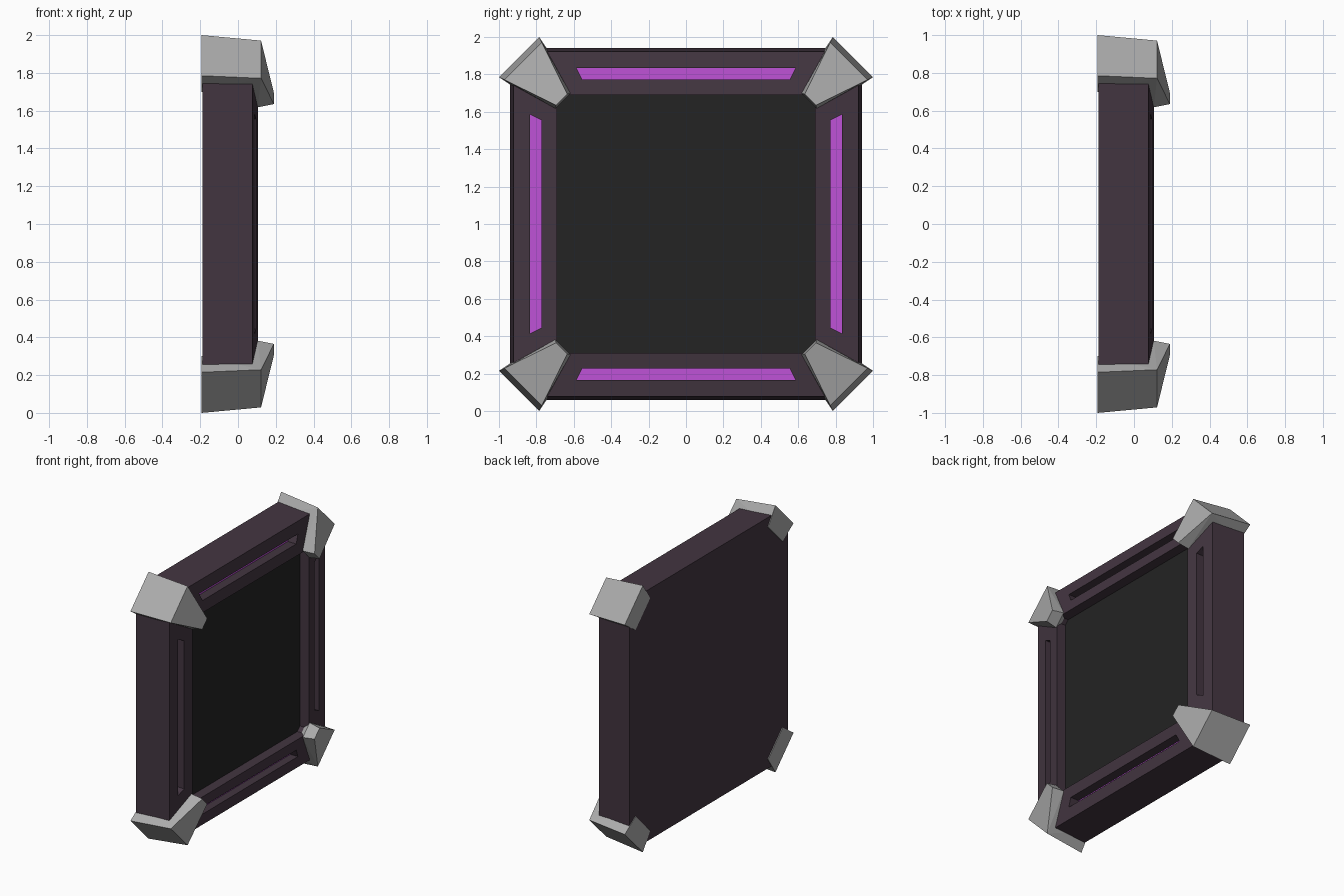
import bpy, bmesh, math
from mathutils import Vector

if "Cube" in bpy.data.objects:
    bpy.data.objects.remove(bpy.data.objects["Cube"])


def material(name, rgb):
    m = bpy.data.materials.new(name)
    m.diffuse_color = (*rgb, 1)
    m.use_nodes = True
    m.node_tree.nodes["Principled BSDF"].inputs["Base Color"].default_value = m.diffuse_color
    return m


PURPLE = material("dark purple", (0.056, 0.036, 0.052))
BLACK = material("screen black", (0.017, 0.017, 0.017))
GREY = material("cap grey", (0.41, 0.41, 0.41))
MAGENTA = material("glow magenta", (0.52, 0.085, 0.68))


def finish(bm, name, *mats):
    bmesh.ops.recalc_face_normals(bm, faces=bm.faces[:])
    me = bpy.data.meshes.new(name)
    bm.to_mesh(me)
    bm.free()
    for m in mats:
        me.materials.append(m)
    ob = bpy.data.objects.new(name, me)
    bpy.context.collection.objects.link(ob)
    return ob


def spin(y, z, i):
    """Rotate a panel-plane point by i quarter turns, centred on z = 1."""
    c, s = [(1, 0), (0, 1), (-1, 0), (0, -1)][i]
    return c * y - s * z, s * y + c * z + 1


# Panel body: stacked octagonal rings (x, half size, corner start)
bm = bmesh.new()
rings = []
for x, h, k in [(-0.188, 0.94, 0.757), (0.076, 0.922, 0.76),
                (0.105, 0.69, 0.66), (0.03, 0.69, 0.66)]:
    ring = []
    for i in range(4):
        for y, z in ((h, -k), (h, k)):
            ring.append(bm.verts.new((x, *spin(y, z, i))))
    rings.append(ring)
for a, b in zip(rings, rings[1:]):
    for j in range(8):
        n = (j + 1) % 8
        bm.faces.new((a[j], a[n], b[n], b[j]))
bm.faces.new(rings[0])
bm.faces.new(rings[-1]).material_index = 1    # recessed screen
body = finish(bm, "panel_body", PURPLE, BLACK)


def slot_bars(name, x0, x1, mat):
    """Four trapezoid bars, one along each side of the frame."""
    bm = bmesh.new()
    for i in range(4):
        shape = [(0.773, -0.555), (0.834, -0.585), (0.834, 0.585), (0.773, 0.555)]
        lo, hi = ([bm.verts.new((x, *spin(y, z, i))) for y, z in shape]
                  for x in (x0, x1))
        bm.faces.new(lo)
        bm.faces.new(hi)
        for j in range(4):
            n = (j + 1) % 4
            bm.faces.new((lo[j], lo[n], hi[n], hi[j]))
    return finish(bm, name, mat)


# Cut the light slots into the frame
cutter = slot_bars("slot_cutter", 0.02, 0.3, PURPLE)
mod = body.modifiers.new("slots", "BOOLEAN")
mod.operation = "DIFFERENCE"
mod.solver = "EXACT"
mod.object = cutter
bpy.context.view_layer.objects.active = body
bpy.ops.object.modifier_apply(modifier=mod.name)
bpy.data.objects.remove(cutter)

# Glowing strips at the slot floors
slot_bars("light_strips", 0.018, 0.025, MAGENTA)

# Corner caps: hull of (x, outward distance, half width) along the diagonal
CAP = [(-0.192, 1.262, 0.152), (-0.192, 1.11, 0.122), (0.122, 1.232, 0.141),
       (0.19, 0.94, 0.042), (0.105, 0.931, 0.057)]
for i, name in enumerate(("top_right", "top_left", "bottom_left", "bottom_right")):
    bm = bmesh.new()
    for x, u, v in CAP:
        for s in (-v, v):
            y, z = (u - s) / math.sqrt(2), (u + s) / math.sqrt(2)
            bm.verts.new(Vector((x, *spin(y, z, i))))
    bmesh.ops.convex_hull(bm, input=bm.verts[:])
    bmesh.ops.dissolve_limit(bm, angle_limit=math.radians(2),
                             verts=bm.verts[:], edges=bm.edges[:])
    finish(bm, "corner_cap_" + name, GREY)
